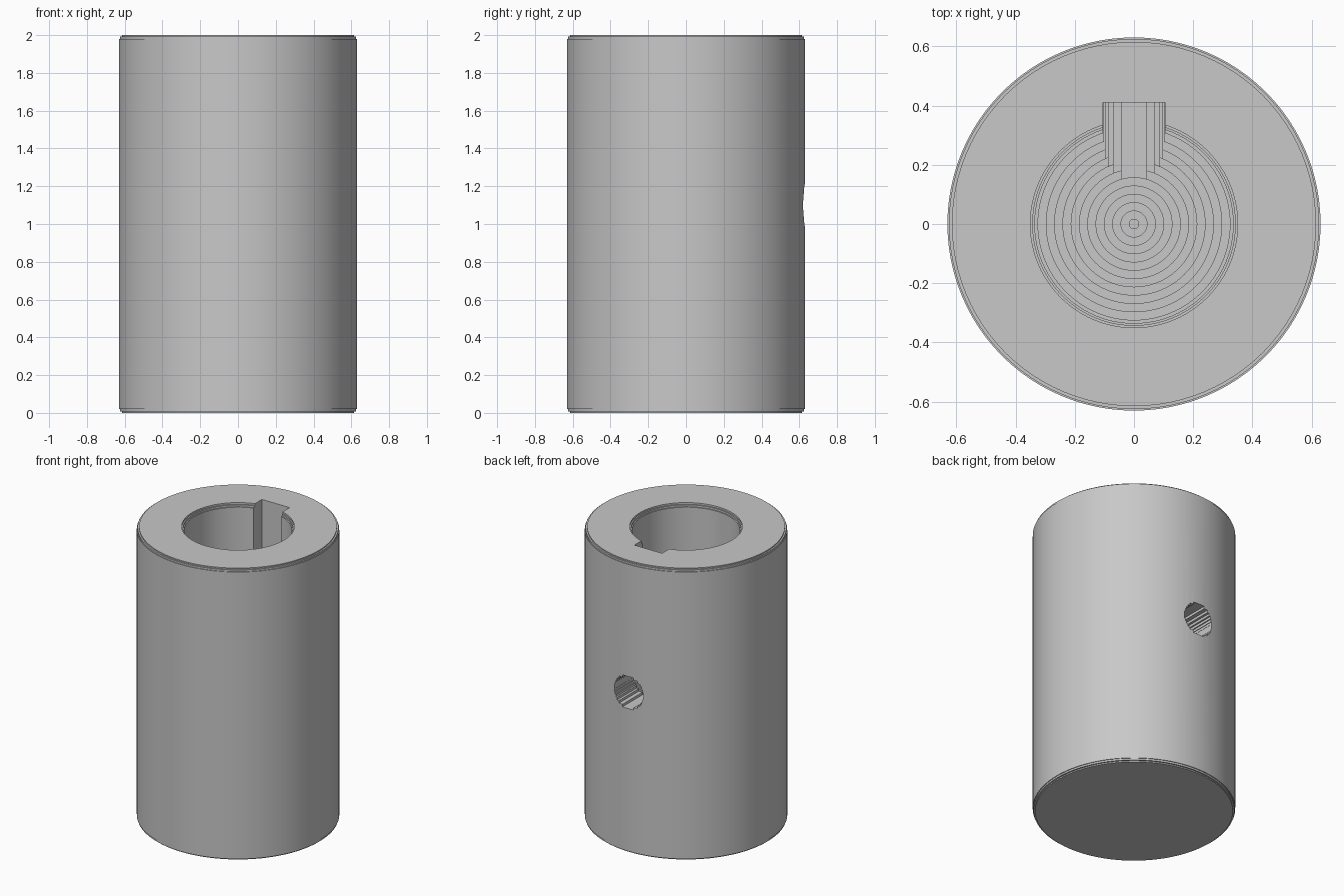
import bpy, bmesh, math
from mathutils import Vector

cube = bpy.data.objects.get("Cube")
if cube:
    bpy.data.objects.remove(cube, do_unlink=True)

HEIGHT, RADIUS, BORE = 2.0, 0.63, 0.335
LAYER = 0.017      # height of one machining step
TIP = 0.3          # lowest point of the bore

steel = bpy.data.materials.new("Grey steel")
steel.use_nodes = True
colour = (0.58, 0.58, 0.58, 1)
steel.diffuse_color = colour
steel.node_tree.nodes["Principled BSDF"].inputs["Base Color"].default_value = colour


def finish(name, bm):
    bmesh.ops.recalc_face_normals(bm, faces=bm.faces)
    mesh = bpy.data.meshes.new(name)
    bm.to_mesh(mesh)
    bm.free()
    mesh.materials.append(steel)
    obj = bpy.data.objects.new(name, mesh)
    bpy.context.collection.objects.link(obj)
    return obj


def lathe(name, profile, steps=96):
    bm = bmesh.new()
    verts = [bm.verts.new((r, 0, z)) for r, z in profile]
    edges = [bm.edges.new(pair) for pair in zip(verts, verts[1:])]
    bmesh.ops.spin(bm, geom=verts + edges, cent=(0, 0, 0), axis=(0, 0, 1),
                   angle=math.tau, steps=steps, use_duplicate=False)
    bmesh.ops.remove_doubles(bm, verts=bm.verts, dist=1e-5)
    return finish(name, bm)


def prism(name, outline, y0, y1):
    """Extrude an x-z outline along y."""
    bm = bmesh.new()
    face = bm.faces.new([bm.verts.new((x, y0, z)) for x, z in outline])
    moved = bmesh.ops.extrude_face_region(bm, geom=[face])["geom"]
    bmesh.ops.translate(bm, vec=Vector((0, y1 - y0, 0)),
                        verts=[v for v in moved if isinstance(v, bmesh.types.BMVert)])
    return finish(name, bm)


def stepped_side(radius, centre, count, total):
    """Right-hand side of a circle cut into flat steps, from the bottom up."""
    points, d = [], 2 * radius / total
    for k in range(count):
        low = -radius + k * d
        x = math.sqrt(radius ** 2 - (low + d / 2) ** 2)
        points += [(x, centre + low), (x, centre + low + d)]
    return points


def mirrored(side):
    return side + [(-x, z) for x, z in reversed(side)]


# Sleeve: stepped rims outside, blind bore with a stepped drill point inside
rim = [(RADIUS - 0.015, 0), (RADIUS - 0.015, 0.008), (RADIUS - 0.005, 0.008),
       (RADIUS - 0.005, 0.02), (RADIUS, 0.02)]
profile = [(0, 0)] + rim + [(r, HEIGHT - z) for r, z in reversed(rim)]
profile += [(BORE + 0.015, HEIGHT), (BORE + 0.015, HEIGHT - 0.012),
            (BORE + 0.007, HEIGHT - 0.012), (BORE + 0.007, HEIGHT - 0.025),
            (BORE, HEIGHT - 0.025)]
radii = [0.016 + 0.028 * k for k in range(12)] + [BORE]
for k in reversed(range(1, len(radii))):
    z = TIP + k * LAYER
    profile += [(radii[k], z), (radii[k - 1], z)]
profile += [(radii[0], TIP), (0, TIP)]
sleeve = lathe("sleeve", profile)

# Keyway with a rounded lower end, and the set screw hole at the back
key_side = stepped_side(0.105, TIP + 0.2, 6, 12) + [(0.105, HEIGHT + 0.1)]
keyway = prism("keyway_cutter", mirrored(key_side), 0, 0.41)
screw_side = stepped_side(0.11, 1.1, 13, 13)
screw_hole = prism("screw_hole_cutter", mirrored(screw_side), 0.4, 0.8)

for cutter in (keyway, screw_hole):
    cutter.hide_render = True
    mod = sleeve.modifiers.new(cutter.name, 'BOOLEAN')
    mod.operation = 'DIFFERENCE'
    mod.solver = 'EXACT'
    mod.object = cutter

bpy.ops.object.select_all(action='DESELECT')
bpy.context.view_layer.objects.active = sleeve
sleeve.select_set(True)
for mod in list(sleeve.modifiers):
    bpy.ops.object.modifier_apply(modifier=mod.name)
for cutter in (keyway, screw_hole):
    bpy.data.objects.remove(cutter, do_unlink=True)
bpy.ops.object.shade_smooth_by_angle(angle=math.radians(30))
